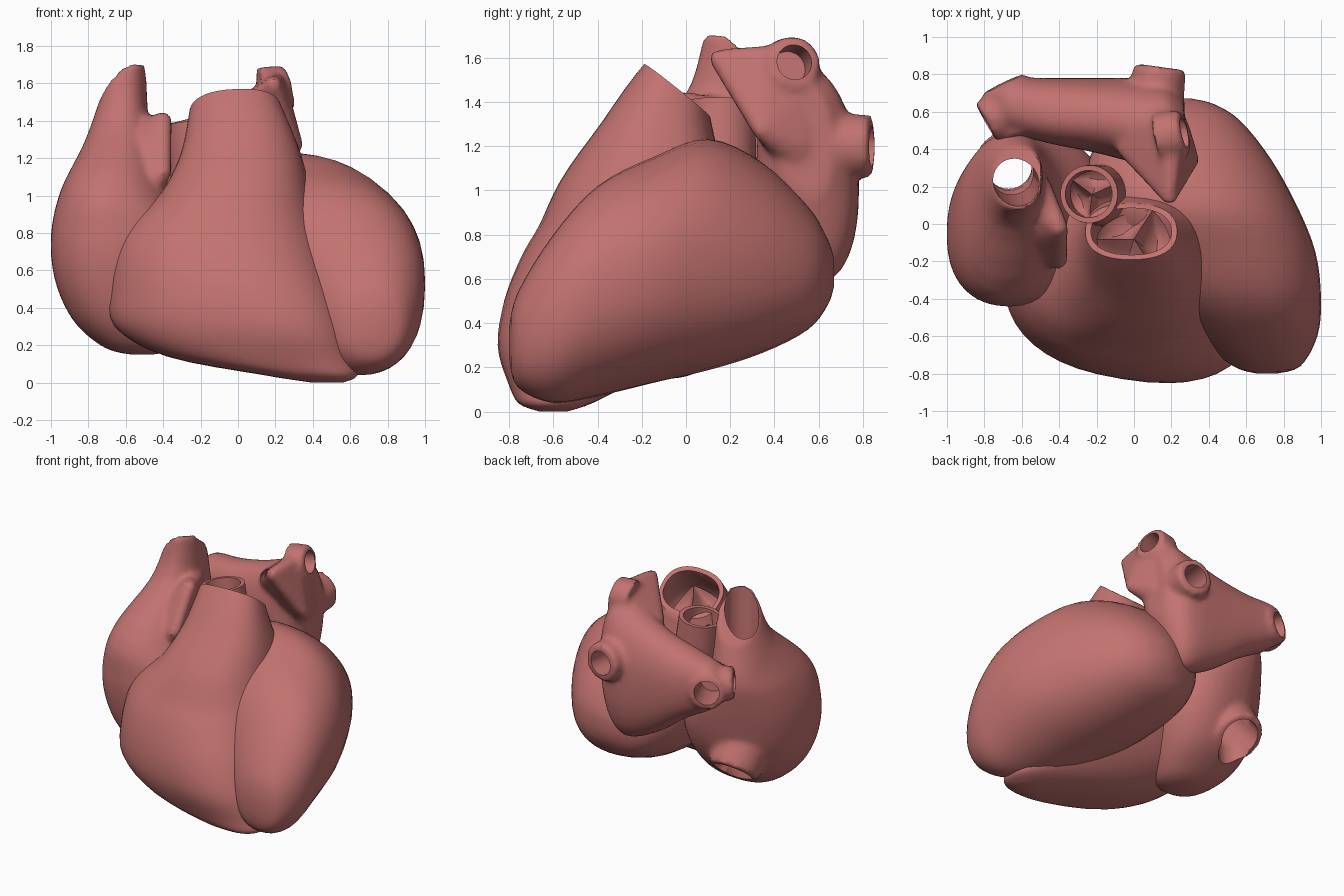
import bpy, bmesh
from math import sin, cos, pi, radians
from mathutils import Vector

if "Cube" in bpy.data.objects:
    bpy.data.objects.remove(bpy.data.objects["Cube"])

mat = bpy.data.materials.new("muscle")
mat.diffuse_color = (0.54, 0.17, 0.16, 1)
mat.use_nodes = True
mat.node_tree.nodes["Principled BSDF"].inputs["Base Color"].default_value = mat.diffuse_color


def loft(bm, axis, secs, p=2.3, n=40, sub=4):
    """Closed solid through rings (t, a0, a1, b0, b1, shear, tilt_a, tilt_b)."""
    secs = [tuple(s) + (0,) * (8 - len(s)) for s in secs]
    path = []
    for i in range(len(secs) - 1):
        q = [secs[max(i - 1, 0)], secs[i], secs[i + 1], secs[min(i + 2, len(secs) - 1)]]
        for j in range(sub):
            u = j / sub
            path.append([0.5 * (2 * b + (c - a) * u + (2 * a - 5 * b + 4 * c - d) * u * u
                                + (3 * b - a - 3 * c + d) * u ** 3) for a, b, c, d in zip(*q)])
    path.append(secs[-1])
    rings = []
    for t, a0, a1, b0, b1, k, ta, tb in path:
        ring = []
        for i in range(n):
            c, s = cos(2 * pi * i / n), sin(2 * pi * i / n)
            da = (a1 - a0) / 2 * abs(c) ** (2 / p) * (1 if c > 0 else -1)
            db = (b1 - b0) / 2 * abs(s) ** (2 / p) * (1 if s > 0 else -1) + k * da
            a, b, w = (a0 + a1) / 2 + da, (b0 + b1) / 2 + db, t + ta * da + tb * db
            ring.append(bm.verts.new({'x': (w, a, b), 'y': (a, w, b), 'z': (a, b, w)}[axis]))
        rings.append(ring)
    faces = [bm.faces.new(rings[0]), bm.faces.new(rings[-1])]
    for r, q in zip(rings, rings[1:]):
        faces += [bm.faces.new((r[i], r[(i + 1) % n], q[(i + 1) % n], q[i])) for i in range(n)]
    bmesh.ops.recalc_face_normals(bm, faces=faces)


def stub(bm, p0, p1, r0, r1):
    """Solid tapered tube from p0 to p1."""
    p0, p1 = Vector(p0), Vector(p1)
    d = p1 - p0
    m = d.to_track_quat('Z', 'Y').to_matrix().to_4x4()
    m.translation = (p0 + p1) / 2
    bmesh.ops.create_cone(bm, cap_ends=True, segments=28, radius1=r0, radius2=r1,
                          depth=d.length, matrix=m)


def hull(bm, balls):
    """Smooth wedge: convex hull of balls (x, y, z, r)."""
    pts = bmesh.new()
    for x, y, z, r in balls:
        v = bmesh.ops.create_icosphere(pts, subdivisions=2, radius=r)['verts']
        bmesh.ops.translate(pts, verts=v, vec=(x, y, z))
    for e in pts.edges[:]:
        pts.edges.remove(e)
    bmesh.ops.convex_hull(pts, input=pts.verts[:])
    bmesh.ops.delete(pts, geom=[v for v in pts.verts if not v.link_faces], context='VERTS')
    bmesh.ops.recalc_face_normals(pts, faces=pts.faces[:])
    me = bpy.data.meshes.new("wedge")
    pts.to_mesh(me)
    pts.free()
    bm.from_mesh(me)
    bpy.data.meshes.remove(me)


def make(name, bm):
    me = bpy.data.meshes.new(name)
    bm.to_mesh(me)
    bm.free()
    ob = bpy.data.objects.new(name, me)
    bpy.context.collection.objects.link(ob)
    me.materials.append(mat)
    return ob


def apply(ob, kind, **props):
    bpy.context.view_layer.objects.active = ob
    m = ob.modifiers.new(kind.lower(), kind)
    for k, v in props.items():
        setattr(m, k, v)
    bpy.ops.object.modifier_apply(modifier=m.name)


def fuse(ob):
    apply(ob, 'REMESH', mode='VOXEL', voxel_size=0.02)
    apply(ob, 'SMOOTH', factor=0.5, iterations=8)


def cut(ob, bm):
    c = make("cutter", bm)
    c.hide_render = True
    apply(ob, 'BOOLEAN', operation='DIFFERENCE', solver='EXACT', object=c)
    bpy.data.objects.remove(c)


def bore(ob, p0, p1, r0, r1):
    bm = bmesh.new()
    stub(bm, p0, p1, r0, r1)
    cut(ob, bm)


def smooth(ob, angle=40):
    bpy.ops.object.select_all(action='DESELECT')
    ob.select_set(True)
    bpy.context.view_layer.objects.active = ob
    bpy.ops.object.shade_smooth_by_angle(angle=radians(angle))


def valve(name, c, R, depth, axis):
    """Three sagging leaflets meeting at the middle."""
    bm = bmesh.new()
    q = Vector(axis).to_track_quat('Z', 'Y')
    nu, nv = 8, 5
    for k in range(3):
        g = []
        for i in range(nu + 1):
            u = i / nu
            a = 2 * pi * (k + u) / 3
            wall = Vector((R * cos(a), R * sin(a), -depth * sin(pi * u)))
            e = 2 * pi * (k + (0 if u < 0.5 else 1)) / 3
            f = abs(2 * u - 1) * R
            free = Vector((f * cos(e), f * sin(e), 0))
            g.append([bm.verts.new(q @ (wall.lerp(free, j / nv) - Vector(
                (0, 0, depth * sin(pi * j / nv) * sin(pi * u)))) + Vector(c)) for j in range(nv + 1)])
        for i in range(nu):
            for j in range(nv):
                bm.faces.new((g[i][j], g[i + 1][j], g[i + 1][j + 1], g[i][j + 1]))
    bmesh.ops.remove_doubles(bm, verts=bm.verts, dist=0.0005)
    smooth(make(name, bm))


# left ventricle: sections along y
bm = bmesh.new()
loft(bm, 'y', [(-.80, .66, .76, .24, .38), (-.76, .53, .89, .11, .54), (-.6, .32, .98, .04, .80),
               (-.4, .06, 1.0, .07, 1.02), (-.15, -.16, .97, .13, 1.15, -.03),
               (.1, -.26, .87, .19, 1.23, -.08), (.35, -.24, .73, .27, 1.12, -.08),
               (.55, -.1, .57, .37, .93, -.05), (.64, .09, .43, .48, .78), (.67, .2, .31, .57, .69)],
     p=2.2)
smooth(make("left_ventricle", bm))

# right ventricle: stacked sections, tilted open outflow at the top
bm = bmesh.new()
loft(bm, 'z', [(.0, .4, .56, -.66, -.54), (.04, .14, .64, -.76, -.42), (.14, -.38, .62, -.80, -.24, -.1),
               (.3, -.66, .58, -.83, -.04, -.16), (.5, -.69, .53, -.81, .12, -.13),
               (.7, -.67, .47, -.74, .24, -.08), (.85, -.59, .43, -.66, .26, -.04),
               (1.0, -.42, .39, -.57, .24, 0, 0, -.1), (1.2, -.31, .34, -.38, .17, 0, 0, -.4),
               (1.45, -.26, .23, -.19, .11, 0, .05, -.8)], p=2.4)
rv = make("right_ventricle", bm)
bm = bmesh.new()
loft(bm, 'z', [(.9, -.2, .15, -.3, .0), (1.2, -.26, .28, -.33, .11, 0, 0, -.4),
               (1.45, -.23, .2, -.165, .085, 0, .05, -.8), (1.8, -.23, .2, -.165, .085, 0, .05, -.8)])
cut(rv, bm)
smooth(rv)

# right atrium: body, auricle flap and lower vein stub fused, then bored
bm = bmesh.new()
loft(bm, 'z', [(.15, -.58, -.44, -.16, -.04), (.19, -.72, -.34, -.28, .08), (.33, -.88, -.24, -.37, .28, .1),
               (.55, -.98, -.16, -.42, .41, .15), (.8, -1.0, -.17, -.43, .47, .15),
               (1.05, -.94, -.37, -.37, .49, .12),
               (1.3, -.83, -.47, -.02, .48, 0, .3, -.4), (1.55, -.75, -.49, .08, .42, 0, .8, -.8)])
hull(bm, [(-.65, 0, .95, .2), (-.62, .2, 1.2, .15), (-.4, -.2, 1.12, .045),
          (-.4, -.02, 1.4, .05), (-.5, .2, 1.36, .06)])
stub(bm, (-.65, .15, .66), (-.66, .37, .4), .23, .18)
ra = make("right_atrium", bm)
fuse(ra)
bore(ra, (-.62, .2, 1.9), (-.67, .31, .25), .12, .12)
bore(ra, (-.66, .48, .27), (-.65, .12, .7), .14, .14)
smooth(ra)

# left atrium: body with appendage and lung vein stubs
bm = bmesh.new()
loft(bm, 'x', [(-.74, .56, .74, 1.06, 1.28), (-.66, .49, .78, .98, 1.34),
               (-.45, .43, .78, .86, 1.37, -.1), (-.2, .38, .78, .68, 1.43, -.1),
               (.05, .32, .78, .58, 1.53, -.2), (.18, .34, .75, .7, 1.57, -.3),
               (.27, .42, .66, .98, 1.48, -.4)])
hull(bm, [(.13, .5, 1.45, .14), (.19, .14, 1.6, .04), (.31, .34, 1.27, .04), (.18, .5, 1.2, .12),
          (.2, .38, 1.6, .06), (-.02, .42, 1.4, .08)])
veins = [((-.58, .5, 1.14), (-.7, .75, 1.16), .13, .09), ((-.58, .66, 1.17), (-.79, .54, 1.18), .12, .075),
         ((.1, .55, 1.2), (.14, .84, 1.2), .14, .09), ((.13, .46, 1.55), (.27, .49, 1.58), .12, .08)]
for a, b, r, h in veins:
    stub(bm, a, b, r + .02, r)
la = make("left_atrium", bm)
fuse(la)
for a, b, r, h in veins:
    a, b = Vector(a), Vector(b)
    bore(la, a, b + (b - a) * .4, h, h)
smooth(la)

# aortic root: hollow cup between the chambers
bm = bmesh.new()
stub(bm, (-.15, .15, .75), (-.24, .16, 1.4), .17, .155)
root = make("aortic_root", bm)
bore(root, (-.19, .155, 1.1), (-.26, .162, 1.5), .13, .125)
smooth(root)

# outflow valves
valve("aortic_valve", (-.225, .158, 1.3), .135, .07, (-.18, .02, 1))
valve("pulmonary_valve", (0, -.08, 1.32), .2, .1, (0, .5, 1))
